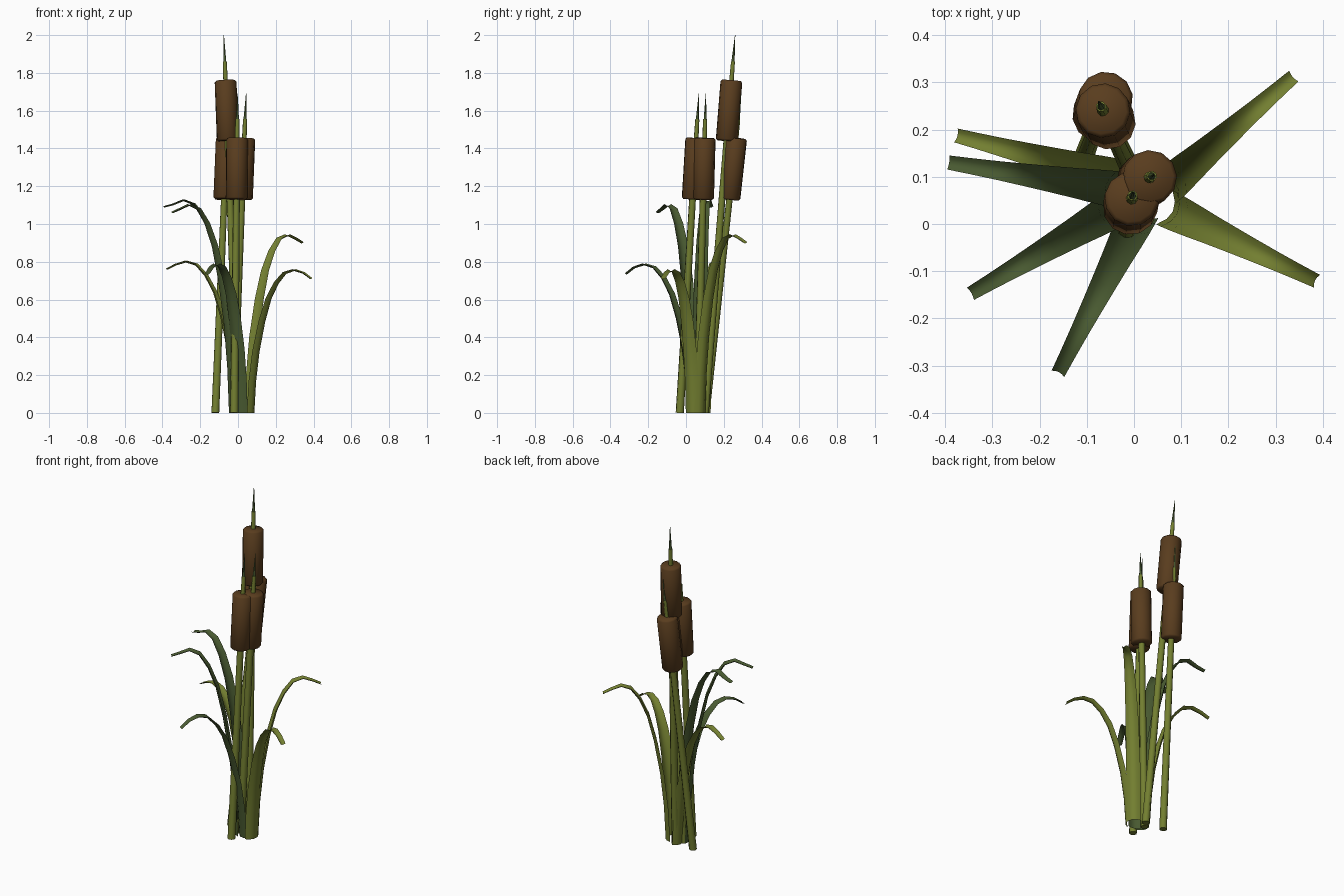
import bpy
import bmesh
import math
from mathutils import Vector

cube = bpy.data.objects.get("Cube")
if cube:
    bpy.data.objects.remove(cube, do_unlink=True)


def material(name, rgb):
    m = bpy.data.materials.new(name)
    m.use_nodes = True
    color = (*rgb, 1.0)
    m.diffuse_color = color
    bsdf = m.node_tree.nodes["Principled BSDF"]
    bsdf.inputs["Base Color"].default_value = color
    bsdf.inputs["Roughness"].default_value = 0.9
    return m


GREEN = material("reed green", (0.17, 0.21, 0.03))
DARK = material("dark green", (0.065, 0.10, 0.03))
BROWN = material("seed brown", (0.10, 0.046, 0.013))


def finish(bm, name, mat):
    mesh = bpy.data.meshes.new(name)
    bm.to_mesh(mesh)
    bm.free()
    mesh.materials.append(mat)
    obj = bpy.data.objects.new(name, mesh)
    bpy.context.collection.objects.link(obj)
    bpy.ops.object.select_all(action="DESELECT")
    obj.select_set(True)
    bpy.context.view_layer.objects.active = obj
    bpy.ops.object.shade_smooth_by_angle(angle=math.radians(65))


def turned(name, mat, rings, axis, sides):
    """Closed round part: rings are (centre, radius) set square to the axis."""
    bm = bmesh.new()
    turn = axis.to_track_quat("Z", "Y")
    loops = []
    for centre, radius in rings:
        loop = []
        for i in range(sides):
            a = math.tau * i / sides
            p = centre + turn @ Vector((radius * math.cos(a), radius * math.sin(a), 0))
            p.z = max(p.z, 0)
            loop.append(bm.verts.new(p))
        loops.append(loop)
    for low, high in zip(loops, loops[1:]):
        for i in range(sides):
            j = (i + 1) % sides
            bm.faces.new((low[i], low[j], high[j], high[i]))
    bm.faces.new(loops[0][::-1])
    bm.faces.new(loops[-1])
    finish(bm, name, mat)


def cattail(label, base, top, head_low, head_high, tip):
    """Leaning stem, seed head and pointed spike; top is the spike's end."""
    base = Vector((*base, 0))
    top = Vector((*top, tip))
    axis = (top - base).normalized()

    def at(z):
        return base.lerp(top, z / tip)

    neck = head_high + 0.1
    turned(label + "_stem", GREEN,
           [(base, 0.022), (at(head_low), 0.018), (at(neck), 0.011)], axis, 8)
    turned(label + "_spike", DARK,
           [(at(neck - 0.01), 0.009), (top, 0.001)], axis, 6)
    bevel = 0.009
    turned(label + "_seed_head", BROWN,
           [(at(head_low), 0.050), (at(head_low + bevel), 0.058),
            (at(head_high - bevel), 0.058), (at(head_high), 0.050)], axis, 12)


# Four cattails
cattail("tall_cattail", (0.0, 0.10), (-0.075, 0.26), 1.44, 1.76, 2.0)
cattail("back_cattail", (-0.12, 0.105), (-0.05, 0.292), 1.13, 1.455, 1.69)
cattail("front_cattail", (-0.02, -0.033), (-0.002, 0.068), 1.13, 1.455, 1.69)
cattail("side_cattail", (-0.025, 0.06), (0.043, 0.105), 1.13, 1.455, 1.69)

# Shared leaf curve: reach fraction, height fraction, half width
LEAF = [(0, 0, 0.040), (0.03, 0.22, 0.040), (0.09, 0.43, 0.039),
        (0.19, 0.64, 0.036), (0.30, 0.80, 0.032), (0.43, 0.91, 0.028),
        (0.57, 0.98, 0.024), (0.72, 1.0, 0.020), (0.87, 0.98, 0.017),
        (1.0, 0.0, 0.015)]
ACROSS = (-1, -0.5, 0, 0.5, 1)


def leaf(name, mat, base, end, peak, end_z):
    base, end = Vector((*base, 0)), Vector((*end, 0))
    out = (end - base).normalized()
    side = Vector((-out.y, out.x, 0))
    path = [base.lerp(end, r) + Vector((0, 0, peak * h)) for r, h, w in LEAF]
    path[-1].z = end_z
    bm = bmesh.new()
    rows = []
    for k, p in enumerate(path):
        w = LEAF[k][2]
        along = path[min(k + 1, len(path) - 1)] - path[max(k - 1, 0)]
        inner = along.normalized().cross(side)
        if k == 0:
            inner = -out
        # Trough section, hollow toward the middle of the clump
        rows.append([bm.verts.new(p + side * w * s + inner * w * 0.5 * (s * s - 0.4))
                     for s in ACROSS])
    for a, b in zip(rows, rows[1:]):
        for i in range(len(ACROSS) - 1):
            bm.faces.new((a[i], b[i], b[i + 1], a[i + 1]))
    bmesh.ops.recalc_face_normals(bm, faces=bm.faces)
    finish(bm, name, mat)


# Six arching leaves
leaf("back_left_leaf", GREEN, (0.07, 0.08), (0.337, 0.312), 0.94, 0.90)
leaf("front_left_leaf", GREEN, (0.075, 0.03), (0.385, -0.12), 0.755, 0.71)
leaf("front_leaf", DARK, (0.01, 0.02), (-0.16, -0.315), 0.785, 0.735)
leaf("front_right_leaf", DARK, (-0.035, 0.035), (-0.345, -0.147), 1.10, 1.06)
leaf("tall_right_leaf", DARK, (-0.02, 0.07), (-0.392, 0.13), 1.125, 1.09)
leaf("back_right_leaf", GREEN, (-0.02, 0.095), (-0.375, 0.187), 0.80, 0.76)
